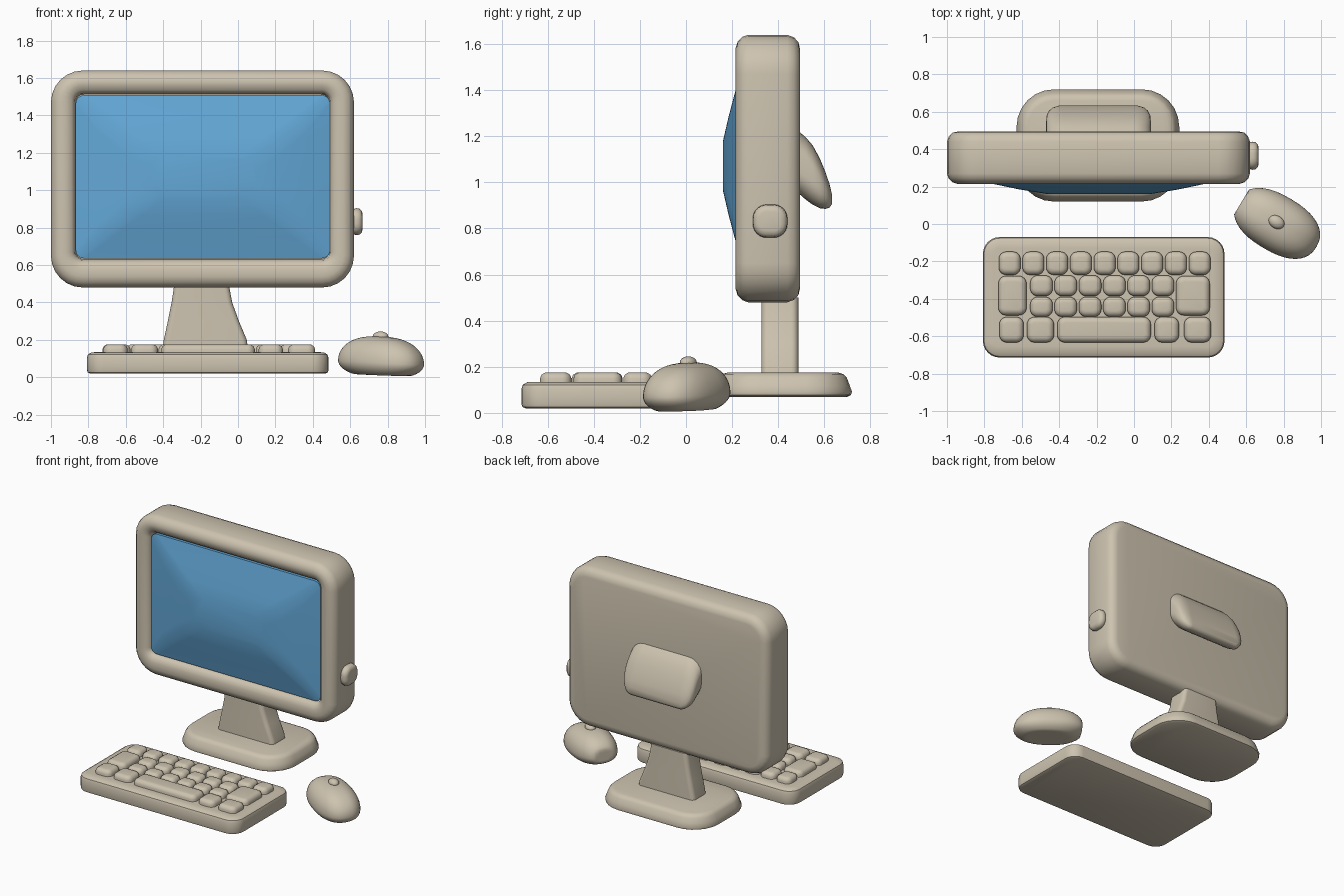
import bpy, bmesh, math
from mathutils import Matrix, Vector

if "Cube" in bpy.data.objects:
    bpy.data.objects.remove(bpy.data.objects["Cube"])


def material(name, rgb):
    m = bpy.data.materials.new(name)
    m.diffuse_color = (*rgb, 1)
    m.use_nodes = True
    m.node_tree.nodes["Principled BSDF"].inputs["Base Color"].default_value = m.diffuse_color
    return m


BEIGE = material("warm_beige", (0.61, 0.545, 0.43))
BLUE = material("screen_blue", (0.125, 0.39, 0.68))
PLACE = {"x": lambda u, v, d: (d, u, v),
         "y": lambda u, v, d: (u, d, v),
         "z": lambda u, v, d: (u, v, d)}


def finish(name, bm, mat, angle=40):
    bmesh.ops.recalc_face_normals(bm, faces=bm.faces[:])
    me = bpy.data.meshes.new(name)
    bm.to_mesh(me)
    bm.free()
    me.materials.append(mat)
    ob = bpy.data.objects.new(name, me)
    bpy.context.collection.objects.link(ob)
    bpy.ops.object.select_all(action="DESELECT")
    ob.select_set(True)
    bpy.context.view_layer.objects.active = ob
    bpy.ops.object.shade_smooth_by_angle(angle=math.radians(angle))
    return ob


def rounded(cu, cv, hu, hv, r, n=6):
    """Points of a rounded rectangle."""
    r = min(r, hu, hv)
    pts = []
    for k, (su, sv) in enumerate(((1, 1), (-1, 1), (-1, -1), (1, -1))):
        for i in range(n + 1):
            a = math.pi / 2 * (k + i / n)
            pts.append((cu + su * (hu - r) + r * math.cos(a),
                        cv + sv * (hv - r) + r * math.sin(a)))
    return pts


def loft(name, axis, rings, mat=BEIGE, angle=40):
    """Skin rounded rectangles given as (cu, cv, hu, hv, radius, depth)."""
    bm = bmesh.new()
    loops = [[bm.verts.new(PLACE[axis](u, v, ring[5])) for u, v in rounded(*ring[:5])]
             for ring in rings]
    for a, b in zip(loops, loops[1:]):
        for i in range(len(a)):
            j = (i + 1) % len(a)
            bm.faces.new((a[i], a[j], b[j], b[i]))
    bm.faces.new(loops[0])
    bm.faces.new(loops[-1])
    bmesh.ops.remove_doubles(bm, verts=bm.verts[:], dist=1e-5)
    return finish(name, bm, mat, angle)


def slab(name, axis, c, h, r, steps, mat=BEIGE):
    """Rounded slab; steps are (inset, depth)."""
    return loft(name, axis, [(c[0], c[1], h[0] - i, h[1] - i, max(r - i, 0.02), d)
                             for i, d in steps], mat)


# monitor case with rounded bezel and recess
case = [(0.06, 0.495), (0.03, 0.488), (0.01, 0.468), (0, 0.44), (0, 0.27), (0.008, 0.245),
        (0.028, 0.224), (0.055, 0.215), (0.085, 0.217), (0.11, 0.226), (0.127, 0.245), (0.132, 0.29)]
loft("monitor_case", "y",
     [(-0.19, 1.06 + (0.012 if i > 0.08 else 0), 0.81 - i, 0.58 - i * 1.05, max(0.17 - i, 0.045), d)
      for i, d in case])

# bulging screen
loft("screen", "y", [(-0.188, 1.072, hu, hv, r, d) for hu, hv, r, d in (
    (0.68, 0.436, 0.045, 0.28), (0.68, 0.436, 0.045, 0.244), (0.56, 0.32, 0.08, 0.213),
    (0.42, 0.21, 0.09, 0.184), (0.28, 0.11, 0.08, 0.161))], BLUE)

# side knob
slab("side_knob", "x", (0.365, 0.832), (0.075, 0.072), 0.06,
     [(0.012, 0.6), (0.004, 0.62), (0, 0.632), (0.003, 0.65), (0.015, 0.662), (0.03, 0.666)])

# sloping housing on the back
loft("rear_housing", "y", [(-0.19, (lo + hi) / 2, hw, (hi - lo) / 2, r, d) for d, lo, hi, hw, r in (
    (0.48, 0.96, 1.23, 0.28, 0.1), (0.52, 0.925, 1.195, 0.28, 0.1), (0.55, 0.903, 1.16, 0.28, 0.1),
    (0.58, 0.888, 1.105, 0.277, 0.09), (0.605, 0.885, 1.045, 0.265, 0.08),
    (0.622, 0.89, 0.995, 0.245, 0.05), (0.633, 0.905, 0.95, 0.21, 0.02))], BEIGE, 50)

# stand
loft("stand_neck", "z", [(cx, 0.407, hw, 0.08, 0.03, z) for cx, hw, z in (
    (-0.175, 0.228, 0.15), (-0.175, 0.222, 0.2), (-0.185, 0.19, 0.3),
    (-0.193, 0.162, 0.4), (-0.195, 0.145, 0.5))])
slab("stand_base", "z", (-0.193, 0.42), (0.435, 0.3), 0.2,
     [(0.02, 0.07), (0.004, 0.078), (0, 0.092), (0.01, 0.12), (0.022, 0.152), (0.036, 0.168), (0.06, 0.175)])

# keyboard tray
slab("keyboard_body", "z", (-0.162, -0.392), (0.646, 0.322), 0.09,
     [(0.018, 0.02), (0.004, 0.026), (0, 0.04), (0, 0.105), (0.006, 0.122), (0.025, 0.133), (0.06, 0.135)])


# keys: (centre x, centre y, half width, half depth)
keys = [(-0.665 + 0.127 * i, -0.21, 0.058, 0.062) for i in range(9)]
keys += [(-0.495 + 0.13 * i, -0.33, 0.06, 0.055) for i in range(6)]
keys += [(-0.495 + 0.13 * i, -0.443, 0.06, 0.053) for i in range(6)]
keys += [(-0.65, -0.383, 0.075, 0.105), (0.315, -0.383, 0.09, 0.105)]
keys += [(x, -0.565, w, 0.068) for x, w in (
    (-0.655, 0.065), (-0.5, 0.072), (-0.16, 0.25), (0.175, 0.065), (0.34, 0.072))]
for n, (x, y, hw, hd) in enumerate(keys):
    slab("key_%02d" % (n + 1), "z", (x, y), (hw, hd), 0.04,
         [(0, 0.12), (0, 0.15), (0.006, 0.165), (0.02, 0.174), (0.03, 0.176)])


# mouse: squared-off egg, turned on the desk
def pw(v, e):
    return math.copysign(abs(v) ** e, v)


bm = bmesh.new()
bmesh.ops.create_uvsphere(bm, u_segments=40, v_segments=24, radius=1)
for v in bm.verts:
    x, y, z = v.co
    s = math.hypot(x, y)
    k = (pw(s, 0.8) / s) if s > 1e-6 else 1
    a = math.atan2(y, x)
    u = 0.245 * k * s * pw(math.cos(a), 0.85)
    w = 0.15 * k * s * pw(math.sin(a), 0.85)
    u = max(u, -0.222)
    h = 0.08 - 0.05 * u
    v.co = (u, w, max(h + (0.138 if z > 0 else 0.085) * z, 0.012 - 0.035 * u))
turn = Matrix.Translation(Vector((0.765, 0.003, 0))) @ Matrix.Rotation(math.radians(-31), 4, "Z")
bm.transform(turn)
finish("mouse_body", bm, BEIGE, 50)

# scroll wheel
bm = bmesh.new()
bmesh.ops.create_uvsphere(bm, u_segments=20, v_segments=12, radius=1)
bm.transform(Matrix.Translation(Vector((0.762, 0.01, 0.218))) @ Matrix.Rotation(math.radians(-31), 4, "Z")
             @ Matrix.Diagonal((0.045, 0.034, 0.027, 1)))
finish("scroll_wheel", bm, BEIGE)
